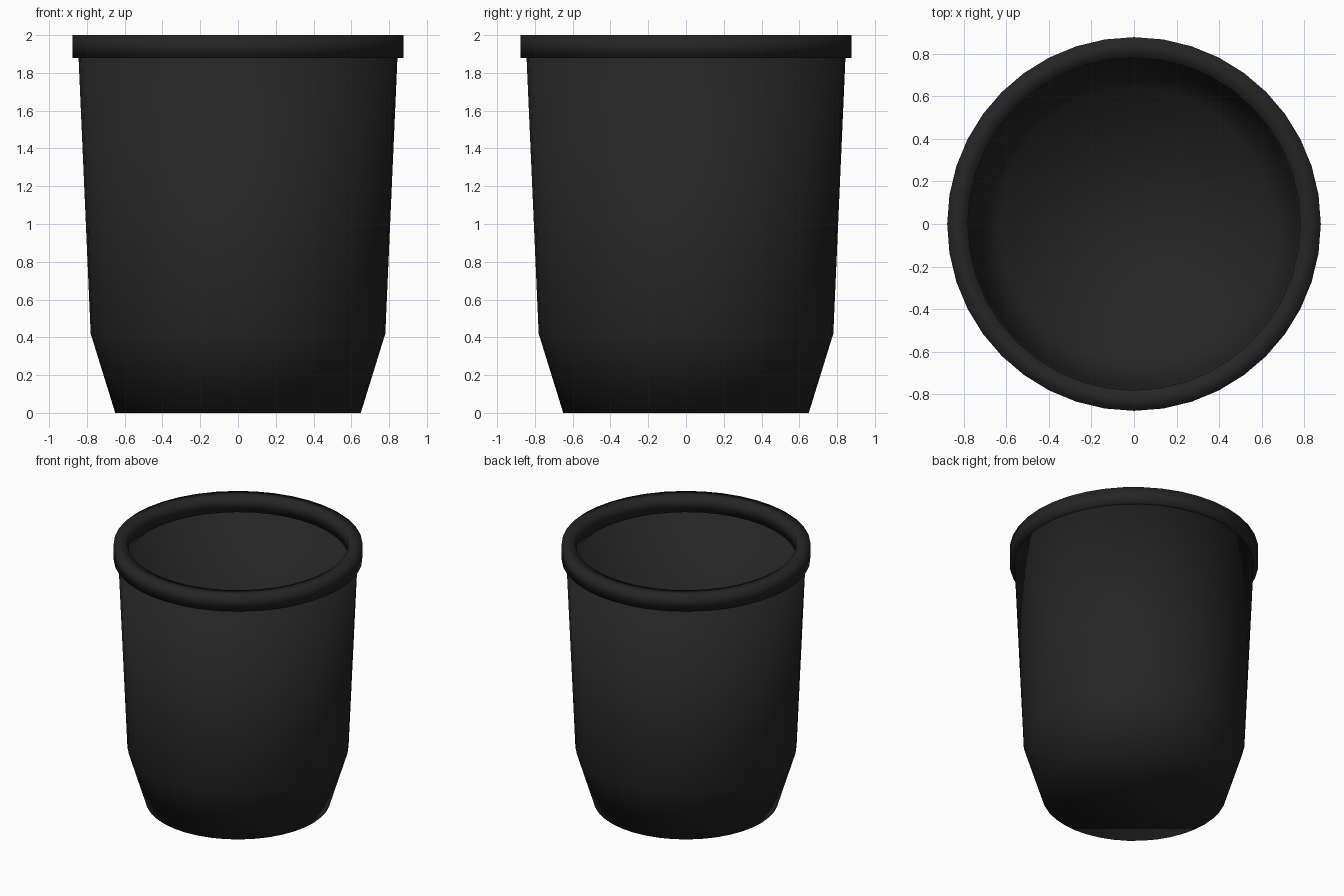
import bpy, bmesh, math

if "Cube" in bpy.data.objects:
    bpy.data.objects.remove(bpy.data.objects["Cube"])

SEGMENTS = 40

black = bpy.data.materials.new("soft_black")
black.diffuse_color = (0.018, 0.018, 0.018, 1)
black.use_nodes = True
black.node_tree.nodes["Principled BSDF"].inputs["Base Color"].default_value = black.diffuse_color


def lathe(name, profile, closed=False):
    """Spin an (r, z) profile around z; open profiles are capped at both ends."""
    bm = bmesh.new()
    rings = []
    for r, z in profile:
        rings.append([bm.verts.new((r * math.cos(a), r * math.sin(a), z))
                      for a in (2 * math.pi * i / SEGMENTS for i in range(SEGMENTS))])
    pairs = list(zip(rings, rings[1:]))
    if closed:
        pairs.append((rings[-1], rings[0]))
    for low, high in pairs:
        for i in range(SEGMENTS):
            j = (i + 1) % SEGMENTS
            bm.faces.new((low[i], low[j], high[j], high[i]))
    if not closed:
        bm.faces.new(rings[0])
        bm.faces.new(rings[-1])
    bmesh.ops.recalc_face_normals(bm, faces=bm.faces)
    mesh = bpy.data.meshes.new(name)
    bm.to_mesh(mesh)
    bm.free()
    mesh.materials.append(black)
    mesh.shade_smooth()
    obj = bpy.data.objects.new(name, mesh)
    bpy.context.collection.objects.link(obj)
    return obj


# Thin-walled tapered body: outside up, over the lip, inside down to the floor
lathe("bin_body", [(0.65, 0), (0.78, 0.42), (0.845, 1.9),
                   (0.83, 1.9), (0.765, 0.42), (0.64, 0.015)])

# Thick rolled rim, square in section and smooth shaded
lathe("rim", [(0.78, 1.88), (0.877, 1.88), (0.877, 2.0), (0.78, 2.0)], closed=True)
